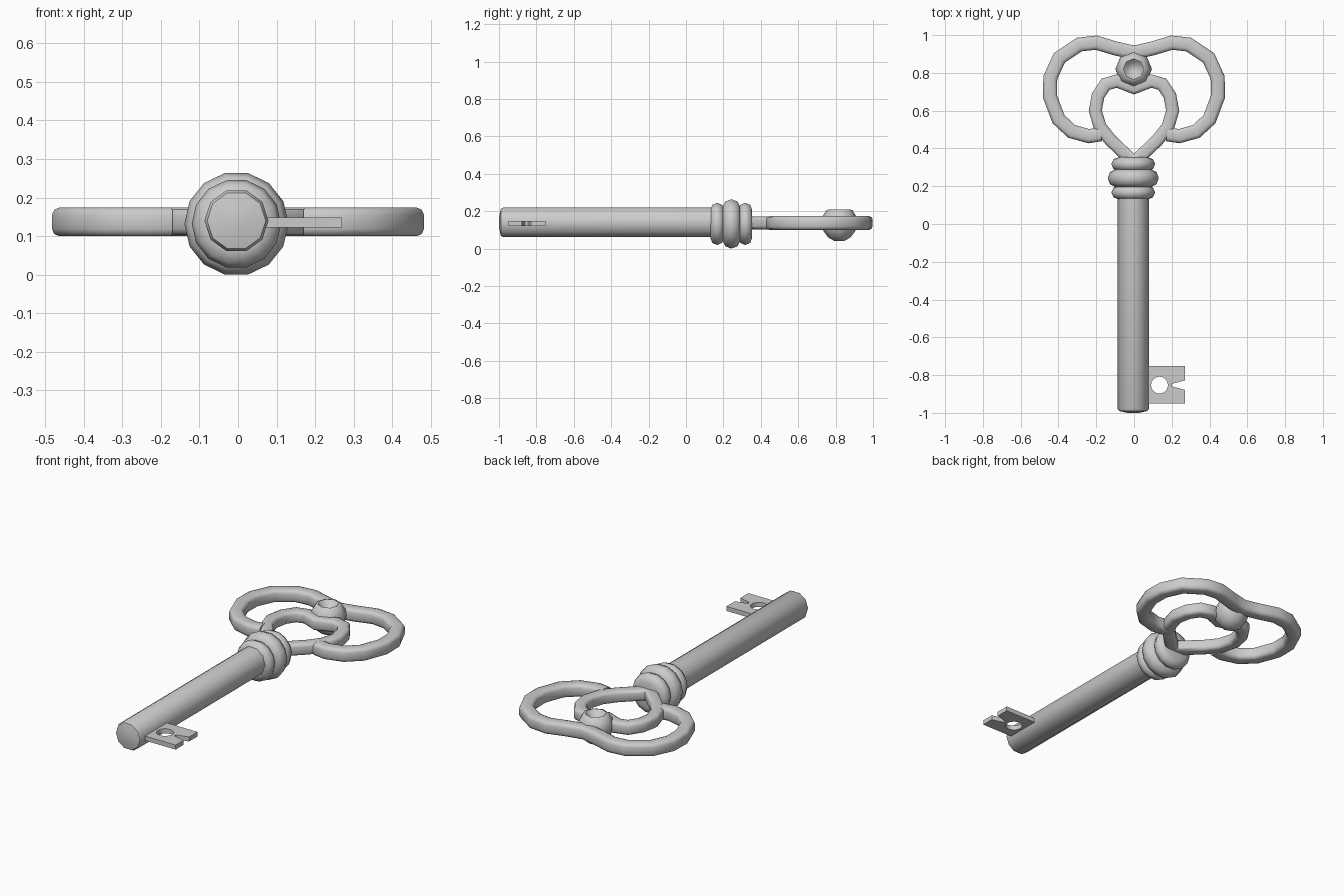
import bpy, bmesh
from math import sin, cos, pi, radians
from mathutils import Vector, Matrix

if "Cube" in bpy.data.objects:
    bpy.data.objects.remove(bpy.data.objects["Cube"])


def finish(name, bm, smooth=True):
    bmesh.ops.recalc_face_normals(bm, faces=bm.faces)
    mesh = bpy.data.meshes.new(name)
    bm.to_mesh(mesh)
    bm.free()
    obj = bpy.data.objects.new(name, mesh)
    bpy.context.collection.objects.link(obj)
    if smooth:
        bpy.ops.object.select_all(action='DESELECT')
        obj.select_set(True)
        bpy.context.view_layer.objects.active = obj
        bpy.ops.object.shade_smooth_by_angle(angle=radians(50))
    return obj


def bridge(bm, a, b):
    n = len(a)
    for i in range(n):
        bm.faces.new((a[i], a[(i + 1) % n], b[(i + 1) % n], b[i]))


def lathe(name, profile, sides, matrix, phase=0.0, closed=False):
    """Revolve (radius, height) points about local z."""
    bm = bmesh.new()
    rings = []
    for r, h in profile:
        angles = [2 * pi * (i + phase) / sides for i in range(sides)]
        rings.append([bm.verts.new(matrix @ Vector((r * cos(a), r * sin(a), h))) for a in angles])
    for a, b in zip(rings, rings[1:]):
        bridge(bm, a, b)
    if closed:
        bridge(bm, rings[-1], rings[0])
    else:
        bm.faces.new(rings[0])
        bm.faces.new(rings[-1])
    return finish(name, bm)


def sweep(name, path, closed, half=0.037, z=0.137):
    """Sweep a rounded-square section along a flat path."""
    pts = [Vector(p) for p in path]
    n = len(pts)
    c = 0.5
    section = [(1, -c), (1, c), (0.85, 0.85), (c, 1), (-c, 1), (-0.85, 0.85), (-1, c),
               (-1, -c), (-0.85, -0.85), (-c, -1), (c, -1), (0.85, -0.85)]
    bm = bmesh.new()
    rings = []
    for i, p in enumerate(pts):
        before = pts[i - 1] if closed or i else p - (pts[1] - p)
        after = pts[(i + 1) % n] if closed or i < n - 1 else p + (p - before)
        d1, d2 = (p - before).normalized(), (after - p).normalized()
        t = (d1 + d2).normalized()
        side = Vector((t.y, -t.x)) / max(t.dot(d1), 0.55)
        rings.append([bm.verts.new((p.x + side.x * u * half, p.y + side.y * u * half, z + v * half))
                      for u, v in section])
    for a, b in zip(rings, rings[1:]):
        bridge(bm, a, b)
    if closed:
        bridge(bm, rings[-1], rings[0])
    else:
        bm.faces.new(rings[0])
        bm.faces.new(rings[-1])
    return finish(name, bm)


along_y = Matrix.Translation((-0.004, 0, 0.14)) @ Matrix.Rotation(-pi / 2, 4, 'X')

# Shaft with a softly rounded tip
lathe("shaft", [(0.03, -1.0), (0.076, -0.99), (0.083, -0.977), (0.083, 0.33)], 10, along_y)

# Three collar rings
collar_axis = Matrix.Translation((-0.004, 0, 0.132)) @ Matrix.Rotation(-pi / 2, 4, 'X')
for label, y, radius, width in (("lower", 0.167, 0.116, 0.037),
                                ("middle", 0.243, 0.135, 0.046),
                                ("upper", 0.317, 0.116, 0.037)):
    ring = [(radius - 0.04 + 0.04 * cos(k * pi / 4), y + width * sin(k * pi / 4)) for k in range(-2, 3)]
    lathe(label + "_collar", [(0.03, y - width)] + ring + [(0.03, y + width)], 14, collar_axis)

# Outer bow, mirrored about the centre
outer = [(0.1, 0.93), (0.2, 0.96), (0.29, 0.95), (0.395, 0.88), (0.443, 0.775), (0.445, 0.675),
         (0.4, 0.555), (0.33, 0.49), (0.24, 0.465), (0.175, 0.475)]
sweep("outer_bow", [(-x, y) for x, y in reversed(outer)] + [(0, 0.907)] + outer, False)

# Inner heart, mirrored about the centre
inner = [(0.09, 0.757), (0.15, 0.74), (0.19, 0.68), (0.205, 0.6), (0.18, 0.515), (0.125, 0.445)]
sweep("inner_heart", [(0, 0.722)] + inner + [(0, 0.325)] + [(-x, y) for x, y in reversed(inner)],
      True, half=0.034)

# Round boss with a dimpled top
boss = [(0.025, 0.04), (0.06, 0.06), (0.086, 0.095), (0.097, 0.135), (0.09, 0.172),
        (0.07, 0.205), (0.055, 0.21), (0.04, 0.195), (0.02, 0.178)]
lathe("boss", boss, 8, Matrix.Translation((-0.002, 0.82, 0)))

# Key bit: notched plate with a round hole
bm = bmesh.new()
outline = [(0.05, -0.95), (0.27, -0.95), (0.27, -0.878), (0.2, -0.86), (0.2, -0.846),
           (0.27, -0.828), (0.27, -0.752), (0.05, -0.752)]
face = bm.faces.new([bm.verts.new((x, y, 0.122)) for x, y in outline])
out = bmesh.ops.extrude_face_region(bm, geom=[face])
bmesh.ops.translate(bm, vec=(0, 0, 0.026), verts=[g for g in out["geom"] if isinstance(g, bmesh.types.BMVert)])
bit = finish("key_bit", bm, smooth=False)

cutter = lathe("hole_cutter", [(0.045, 0.0), (0.045, 0.3)], 16, Matrix.Translation((0.135, -0.853, 0)))
cutter.hide_render = True
cutter.hide_set(True)
cut = bit.modifiers.new("hole", 'BOOLEAN')
cut.operation = 'DIFFERENCE'
cut.solver = 'EXACT'
cut.object = cutter
